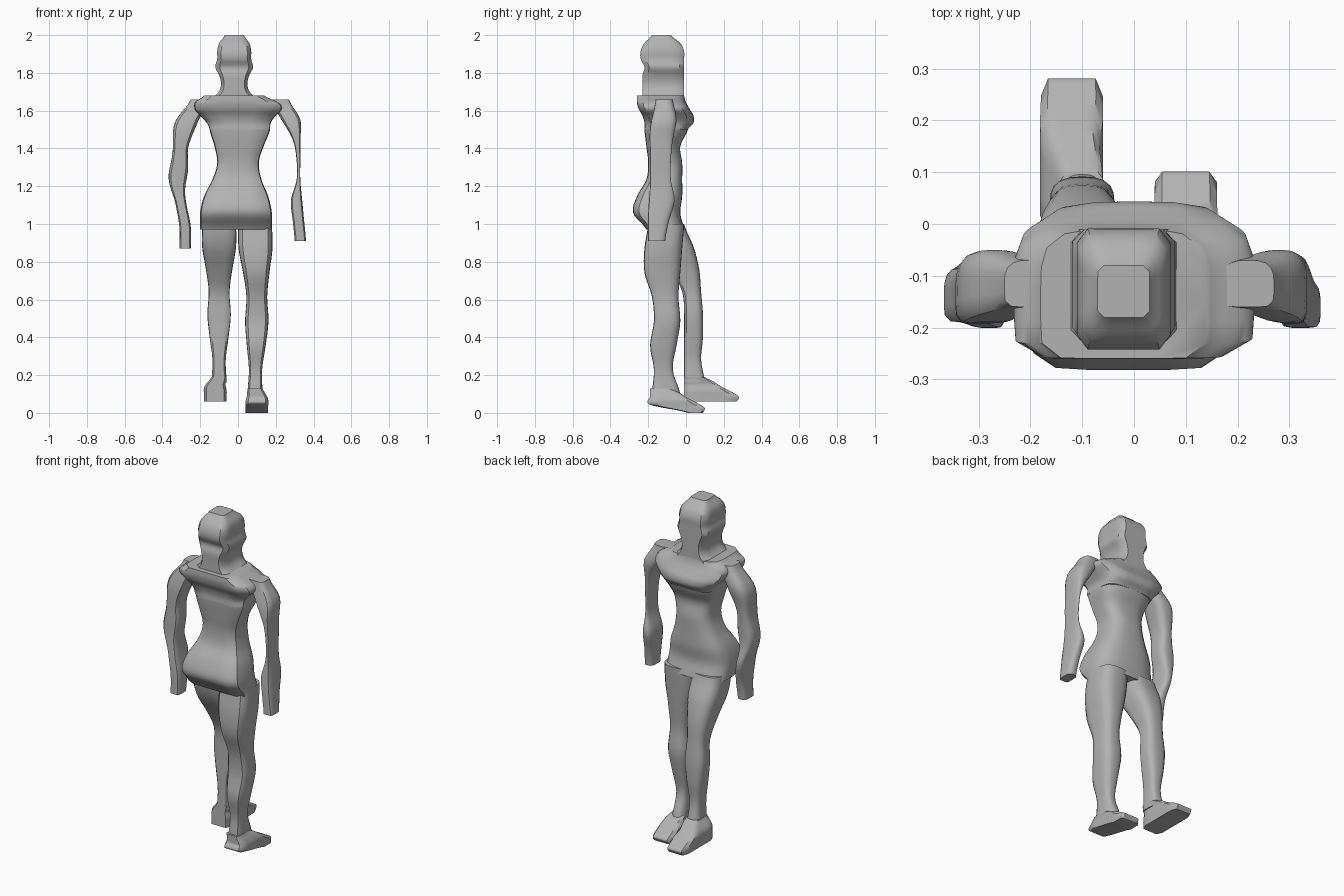
import bpy
import math

if "Cube" in bpy.data.objects:
    bpy.data.objects.remove(bpy.data.objects["Cube"])

clay = bpy.data.materials.new("clay grey")
clay.use_nodes = True
clay.diffuse_color = (.45, .45, .45, 1)
clay.node_tree.nodes["Principled BSDF"].inputs["Base Color"].default_value = clay.diffuse_color

SIDES = 24
LEVELS = 28


def sample(keys, fraction):
    """Smooth curve through evenly spaced key values, read at a fraction of its length."""
    last = len(keys) - 1
    place = fraction * last
    index = max(min(int(place), last - 1), 0)
    blend = place - index
    before, start, end, after = (keys[min(max(index + shift, 0), last)] for shift in (-1, 0, 1, 2))
    entry, leave = (end - before) / 2, (after - start) / 2
    bend = 3 * (end - start) - 2 * entry - leave
    twist = 2 * (start - end) + entry + leave
    return start + blend * (entry + blend * (bend + blend * twist))


def section(height, middle, half_width, rear, fore, power):
    """One rounded-box outline; the rear corners are squarer than the fore ones."""
    centre, half_depth = (rear + fore) / 2, (fore - rear) / 2
    points = []
    for step in range(SIDES):
        angle = math.tau * (step + .5) / SIDES
        across, along = math.cos(angle), math.sin(angle)
        corner = power if along > 0 else power * 2
        reach = (abs(across) ** corner + abs(along) ** corner) ** (-1 / corner)
        points.append((middle + half_width * across * reach,
                       centre + half_depth * along * reach,
                       height))
    return points


def loft(name, top, bottom, middle, half_width, rear, fore, power=3):
    """Skin sections from top to bottom, shaped by four curves of key values."""
    verts, faces = [], []
    for level in range(LEVELS + 1):
        fraction = level / LEVELS
        height = top + (bottom - top) * fraction
        bounds = [sample(keys, fraction) for keys in (middle, half_width, rear, fore)]
        verts += section(height, *bounds, power)
    for level in range(LEVELS):
        for step in range(SIDES):
            near = level * SIDES + step
            far = level * SIDES + (step + 1) % SIDES
            faces.append((near, near + SIDES, far + SIDES, far))
    faces.append(tuple(range(SIDES)))
    faces.append(tuple(reversed(range(LEVELS * SIDES, len(verts)))))
    mesh = bpy.data.meshes.new(name)
    mesh.from_pydata(verts, [], faces)
    mesh.materials.append(clay)
    part = bpy.data.objects.new(name, mesh)
    bpy.context.collection.objects.link(part)
    bpy.ops.object.select_all(action='DESELECT')
    part.select_set(True)
    bpy.context.view_layer.objects.active = part
    bpy.ops.object.shade_smooth_by_angle(angle=math.radians(40))


# Boxy head and neck with a flat face, a domed crown and a ridge at the ears
loft("head", top=2, bottom=1.66, middle=[-.02],
     half_width=[.05, .08, .09, .09, .1, .08, .07, .08, .12],
     rear=[-.18, -.22, -.24, -.24, -.22] + [-.23] * 4,
     fore=[-.08, -.03] + [-.01] * 7, power=14)

# Broad shoulders sloping forward to the chest
loft("shoulders", top=1.68, bottom=1.5, middle=[-.02, 0, 0, .01],
     half_width=[.16, .22, .23, .2, .17, .16],
     rear=[-.26, -.26, -.25, -.23, -.22, -.22],
     fore=[-.01, 0, .02, .04, .04, .01], power=4)

# Waist widening to the hips and seat
loft("torso", top=1.5, bottom=.97, middle=[.01, 0, -.01, -.01],
     half_width=[.16, .13, .11, .13, .17, .19, .19],
     rear=[-.22, -.21, -.2, -.21, -.26, -.28, -.21],
     fore=[.01, -.03, -.02, -.02, -.02, -.03, -.01])

# Arms share their depth and end in flat, blunt hands
arm_rear = [-.16, -.19, -.19, -.19, -.2, -.2]
arm_fore = [-.07, -.05, -.07, -.08, -.08, -.06, -.09, -.11]
loft("right_arm", top=1.66, bottom=.87,
     middle=[-.2, -.27, -.3, -.31, -.32, -.3, -.28, -.28],
     half_width=[.05, .06, .04, .05, .03, .03, .03],
     rear=arm_rear, fore=arm_fore)
loft("left_arm", top=1.66, bottom=.91,
     middle=[.22, .28, .31, .32, .32, .31, .32, .33],
     half_width=[.05, .05, .02, .01, .01, .03, .03, .03],
     rear=arm_rear, fore=arm_fore)

# Legs share their width; the right one strides forward
leg_width = [.09, .09, .07, .055, .062, .05, .035, .04]
loft("right_leg", top=1, bottom=.16, middle=[-.1], half_width=leg_width,
     rear=[-.18, -.15, -.08, -.02] + [-.01] * 4,
     fore=[-.01, .04, .07, .08, .09, .09, .08, .1])
loft("left_leg", top=1, bottom=.1, middle=[.09, .1, .09], half_width=leg_width,
     rear=[-.2, -.22, -.22, -.18, -.17, -.19, -.17, -.18],
     fore=[-.01, -.02, -.03, -.04, -.03, -.05, -.07, -.03])

# Wedge feet share one shape; the left heel is raised off its toes
toes = [.11, .16, .2, .25, .29, .28]
for name, ankle, middle, heel, sole, lift in (("right_foot", -.1, -.12, -.01, .06, 0),
                                              ("left_foot", .09, .1, -.19, 0, .2)):
    loft(name, top=sole + .13, bottom=sole, middle=[ankle, middle, middle, middle],
         half_width=[.04, .05, .06, .06, .06],
         rear=[heel, heel, heel, heel + lift],
         fore=[heel + reach for reach in toes], power=14)
